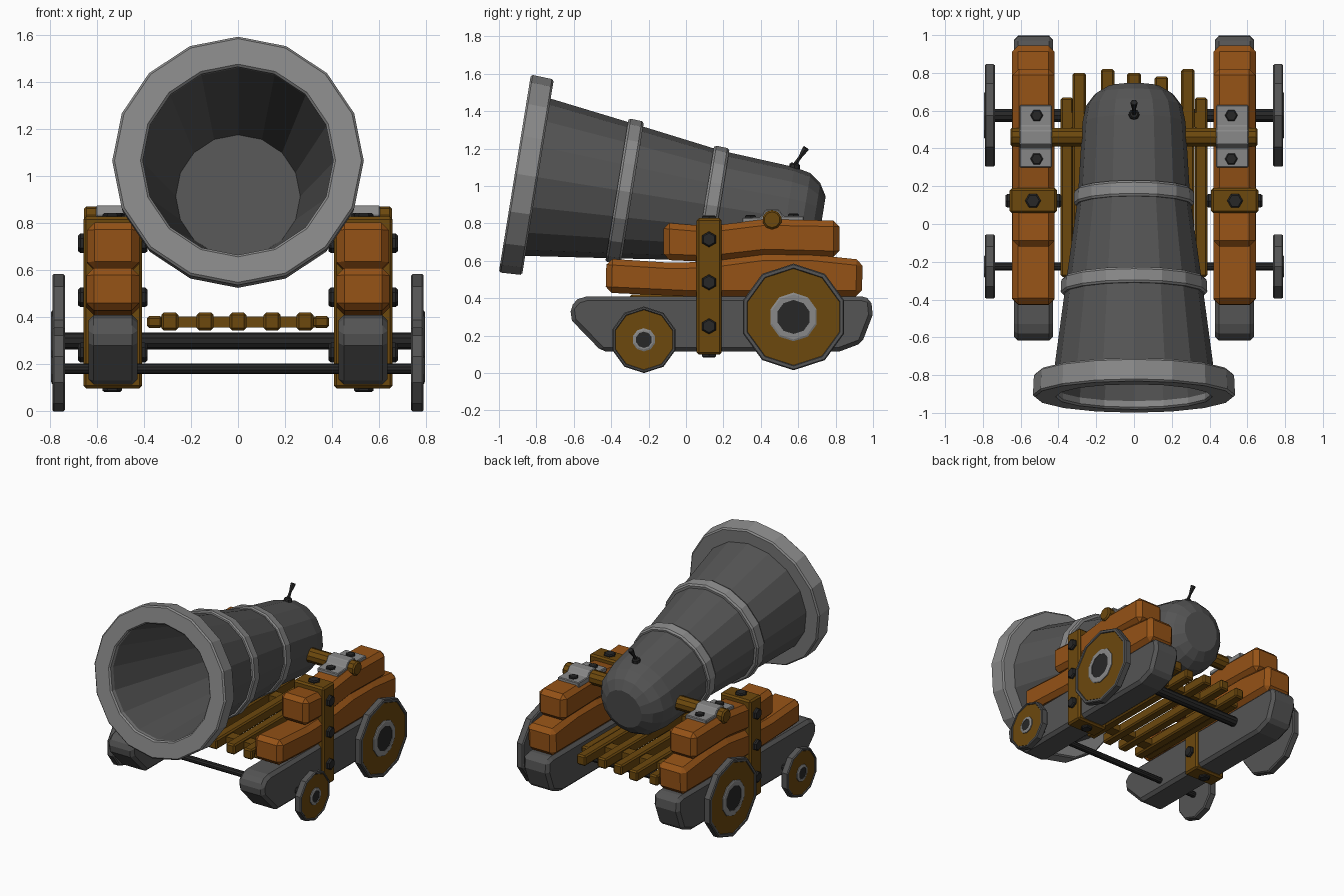
import bpy, bmesh, math
from mathutils import Vector

if "Cube" in bpy.data.objects:
    bpy.data.objects.remove(bpy.data.objects["Cube"])


def mat(name, rgb):
    m = bpy.data.materials.new(name)
    m.diffuse_color = (*rgb, 1)
    m.use_nodes = True
    m.node_tree.nodes["Principled BSDF"].inputs["Base Color"].default_value = m.diffuse_color
    return m


ORANGE = mat("orange_wood", (0.30, 0.085, 0.008))
BROWN = mat("brown_wood", (0.15, 0.065, 0.004))
IRON = mat("iron", (0.09, 0.09, 0.09))
DARK = mat("dark_iron", (0.02, 0.02, 0.02))
LIGHT = mat("light_iron", (0.25, 0.25, 0.25))


def finish(name, bm, material, bevel=0):
    bmesh.ops.recalc_face_normals(bm, faces=bm.faces)
    me = bpy.data.meshes.new(name)
    bm.to_mesh(me)
    bm.free()
    ob = bpy.data.objects.new(name, me)
    bpy.context.collection.objects.link(ob)
    me.materials.append(material)
    if bevel:
        b = ob.modifiers.new("bevel", 'BEVEL')
        b.width, b.segments = bevel, 1
        b.limit_method, b.angle_limit = 'ANGLE', math.radians(40)
    return ob


def lathe(name, origin, axis, up, profile, n, material, ring=False):
    """Revolve (distance, radius) points about an axis; ring joins last to first."""
    o, a = Vector(origin), Vector(axis).normalized()
    u = Vector(up)
    u = (u - a * u.dot(a)).normalized()
    v = a.cross(u)
    bm = bmesh.new()
    loops = []
    for t, r in profile:
        loops.append([bm.verts.new(o + a * t + r * (u * math.cos(k * math.tau / n) + v * math.sin(k * math.tau / n)))
                      for k in range(n)])
    pairs = list(zip(loops, loops[1:]))
    if ring:
        pairs.append((loops[-1], loops[0]))
    else:
        bm.faces.new(loops[0])
        bm.faces.new(loops[-1])
    for p, q in pairs:
        for k in range(n):
            j = (k + 1) % n
            bm.faces.new((p[k], p[j], q[j], q[k]))
    return finish(name, bm, material)


def prism(name, profile, x0, x1, material, bevel=0):
    """Extrude a (y, z) outline between two x positions."""
    bm = bmesh.new()
    f = bm.faces.new([bm.verts.new((x0, y, z)) for y, z in profile])
    g = bmesh.ops.extrude_face_region(bm, geom=[f])
    bmesh.ops.translate(bm, vec=(x1 - x0, 0, 0), verts=[e for e in g["geom"] if isinstance(e, bmesh.types.BMVert)])
    return finish(name, bm, material, bevel)


def box(name, x0, x1, y0, y1, z0, z1, material, bevel=0):
    return prism(name, [(y0, z0), (y1, z0), (y1, z1), (y0, z1)], x0, x1, material, bevel)


UP = (0, 0, 1)

# Barrel with bore, tilted muzzle up
C, A = (0, -0.915, 1.067), (0, 0.987, -0.16)
lathe("barrel", C, A, UP, [(0.95, 0.265), (0.02, 0.41), (0.03, 0.44), (0.13, 0.425), (0.58, 0.365),
                           (1.07, 0.297), (1.47, 0.273), (1.56, 0.255), (1.62, 0.21), (1.66, 0.145)], 16, IRON)
# Muzzle lip and reinforcing bands
lathe("muzzle_lip", C, A, UP, [(0.01, 0.405), (0, 0.415), (0, 0.525), (0.01, 0.535), (0.115, 0.53),
                               (0.125, 0.52), (0.125, 0.41)], 16, LIGHT, ring=True)
for name, t, r in (("front_band", 0.595, 0.385), ("rear_band", 1.07, 0.316)):
    lathe(name, C, A, UP, [(t - 0.042, r - 0.04), (t - 0.042, r - 0.005), (t - 0.03, r + 0.003),
                           (t + 0.03, r), (t + 0.042, r - 0.01), (t + 0.042, r - 0.04)], 16, LIGHT, ring=True)
# Fuse
lathe("fuse_base", (0, 0.578, 1.09), (0, 0.16, 0.987), (1, 0, 0), [(0, 0.03), (0.025, 0.028), (0.033, 0.02)], 8, DARK)
lathe("fuse_cord", (0, 0.58, 1.11), (0, 0.5, 0.75), (1, 0, 0),
      [(0, 0.013), (0.05, 0.01), (0.11, 0.02), (0.115, 0.016)], 6, DARK)
# Trunnion
lathe("trunnion", (-0.655, 0.46, 0.82), (1, 0, 0), UP,
      [(0, 0.042), (0.01, 0.052), (1.3, 0.052), (1.31, 0.042)], 10, BROWN)

# Slatted bed
for i, (x, end) in enumerate([(-0.29, 0.80), (-0.14, 0.82), (0, 0.80), (0.145, 0.78), (0.285, 0.82)]):
    box(f"bed_slat_{i}", x - 0.036, x + 0.036, -0.30, end, 0.345, 0.42, BROWN, 0.01)
for x in (-0.355, 0.355):
    box("bed_side_slat", x - 0.033, x + 0.033, -0.28, 0.67, 0.355, 0.405, BROWN, 0.01)
for y in (-0.15, 0.55):
    box("bed_cross_board", -0.38, 0.38, y - 0.04, y + 0.04, 0.357, 0.403, BROWN)

# Axles
for name, y, z, r in (("rear_axle", 0.575, 0.30, 0.036), ("front_axle", -0.225, 0.182, 0.022)):
    lathe(name, (-0.77, y, z), (1, 0, 0), UP, [(0, r), (1.54, r)], 10, DARK)

BASE = [(-0.62, 0.35), (-0.61, 0.28), (-0.45, 0.115), (0.82, 0.115), (0.94, 0.16), (0.998, 0.31),
        (0.99, 0.395), (0.94, 0.41), (-0.53, 0.41), (-0.58, 0.395)]
LOWER = [(-0.43, 0.43), (0.0, 0.41), (0.94, 0.41), (0.945, 0.605), (0.66, 0.635), (0.42, 0.635),
         (0.12, 0.595), (-0.08, 0.59), (-0.425, 0.612)]
UPPER = [(-0.12, 0.605), (0.12, 0.595), (0.42, 0.63), (0.82, 0.62), (0.82, 0.815), (0.42, 0.822),
         (0.12, 0.785), (-0.12, 0.805)]
CLAMP = [(0.30, 0.80), (0.63, 0.80), (0.63, 0.84), (0.52, 0.84), (0.495, 0.875), (0.425, 0.875),
         (0.40, 0.835), (0.30, 0.83)]


def bolt(name, p, axis, r=0.042, h=0.025):
    lathe(name, p, axis, UP if abs(axis[2]) < 0.5 else (1, 0, 0), [(-0.01, r), (h * 0.6, r), (h, r * 0.8)], 6, DARK)


for side, s in (("left", -1), ("right", 1)):
    # Carriage cheek: iron skid and two timbers
    prism(f"{side}_skid", BASE, s * 0.428, s * 0.636, IRON, 0.022)
    prism(f"{side}_lower_timber", LOWER, s * 0.42, s * 0.645, ORANGE, 0.032)
    prism(f"{side}_upper_timber", UPPER, s * 0.42, s * 0.642, ORANGE, 0.032)
    # Strap and its bolts
    box(f"{side}_strap", s * 0.408, s * 0.658, 0.057, 0.19, 0.098, 0.828, BROWN, 0.012)
    for z in (0.715, 0.485, 0.25):
        bolt(f"{side}_outer_bolt", (s * 0.655, 0.123, z), (s, 0, 0))
        bolt(f"{side}_inner_bolt", (s * 0.41, 0.123, z), (-s, 0, 0))
    bolt(f"{side}_top_bolt", (s * 0.535, 0.123, 0.825), (0, 0, 1), h=0.018)
    bolt(f"{side}_bottom_bolt", (s * 0.535, 0.123, 0.1), (0, 0, -1), h=0.018)
    # Trunnion clamp
    prism(f"{side}_trunnion_clamp", CLAMP, s * 0.435, s * 0.605, LIGHT, 0.005)
    for y, z in ((0.345, 0.832), (0.575, 0.84)):
        bolt(f"{side}_clamp_bolt", (s * 0.515, y, z), (0, 0, 1), 0.034, 0.012)
    # Wheels: iron rim and back, wooden face, hub
    for w, y, z, r, h in (("rear", 0.575, 0.30, 0.285, 0.13), ("front", -0.225, 0.178, 0.178, 0.062)):
        c, a = (s * 0.735, y, z), (s, 0, 0)
        rim = r * 0.92
        lathe(f"{side}_{w}_wheel", c, a, UP, [(0, r - 0.008), (0.008, r), (0.048, r), (0.055, r - 0.006),
                                              (0.055, rim), (0.047, rim - 0.004)], 10, IRON)
        lathe(f"{side}_{w}_wheel_face", c, a, UP, [(0.04, rim - 0.004), (0.05, rim - 0.004)], 10, BROWN)
        lathe(f"{side}_{w}_hub_ring", c, a, UP, [(0.045, h), (0.056, h), (0.06, h - 0.01), (0.06, h * 0.7),
                                                 (0.045, h * 0.7)], 10, LIGHT, ring=True)
        lathe(f"{side}_{w}_hub", c, a, UP, [(0.045, h * 0.71), (0.057, h * 0.71)], 10, DARK)
